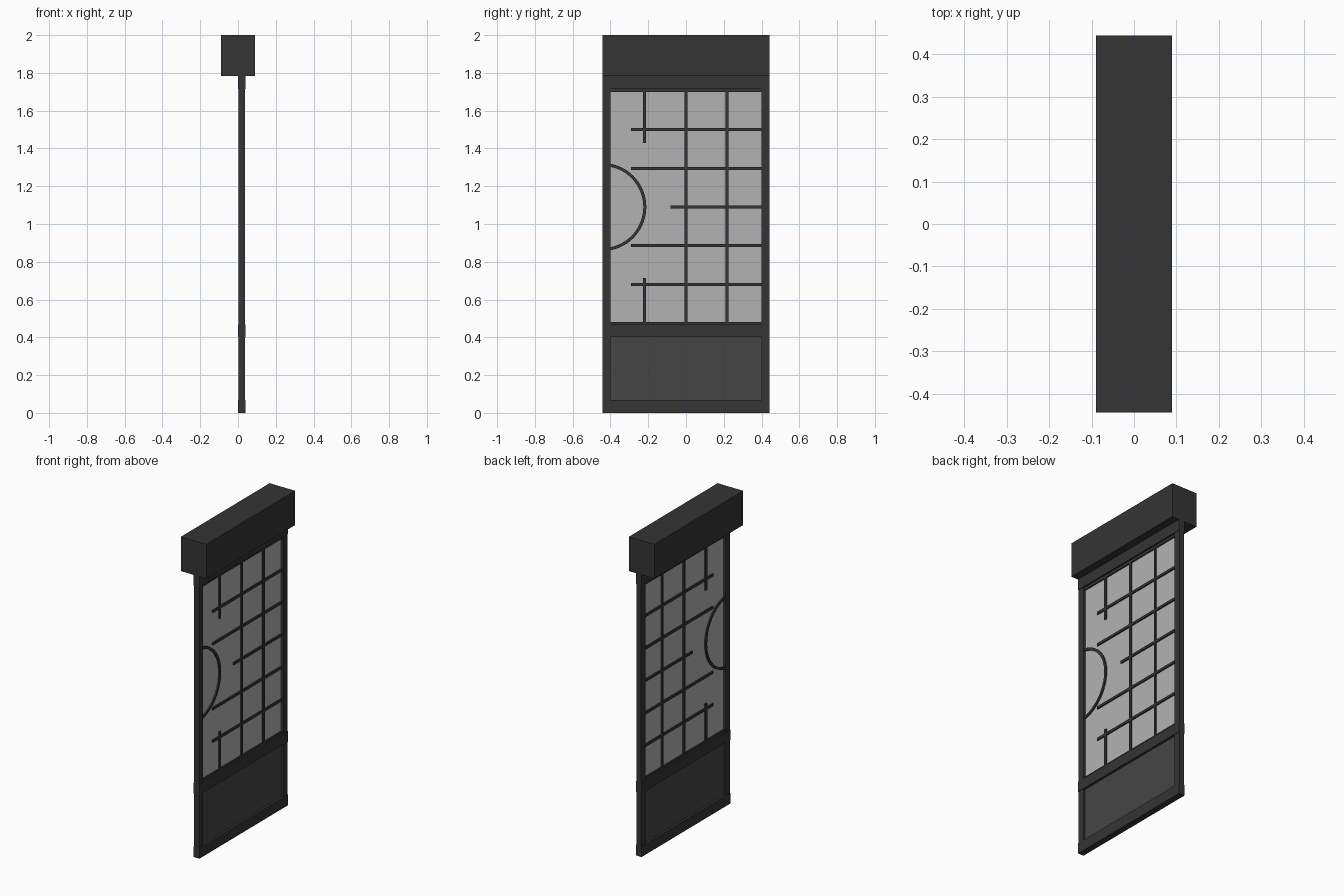
import bpy, bmesh, math

if "Cube" in bpy.data.objects:
    bpy.data.objects.remove(bpy.data.objects["Cube"])


def material(name, v):
    m = bpy.data.materials.new(name)
    m.diffuse_color = (v, v, v, 1)
    m.use_nodes = True
    m.node_tree.nodes["Principled BSDF"].inputs["Base Color"].default_value = m.diffuse_color
    return m


DARK = material("dark_wood", 0.035)
PANEL = material("panel_wood", 0.06)
PAPER = material("paper", 0.45)


def finish(name, bm, mat):
    bmesh.ops.recalc_face_normals(bm, faces=bm.faces)
    me = bpy.data.meshes.new(name)
    bm.to_mesh(me)
    bm.free()
    me.materials.append(mat)
    ob = bpy.data.objects.new(name, me)
    bpy.context.collection.objects.link(ob)
    return ob


def box(name, x, y, z, mat=DARK):
    """Axis-aligned box from (min, max) pairs."""
    bm = bmesh.new()
    bmesh.ops.create_cube(bm, size=1)
    for v in bm.verts:
        for i, (a, b) in enumerate((x, y, z)):
            v.co[i] = a + (b - a) * (v.co[i] + 0.5)
    return finish(name, bm, mat)


W, IN = 0.443, 0.40        # outer and inner half width
RAIL_X = (0.0, 0.04)
STILE_X = (0.003, 0.037)
BAR_X = (0.010, 0.030)
T = 0.008                  # half width of a lattice bar

# Header beam
box("header_beam", (-0.089, 0.089), (-W, W), (1.783, 2.0))

# Stiles and rails
for side, y in (("left", (-W, -IN)), ("right", (IN, W))):
    box(f"{side}_stile", STILE_X, y, (0.0, 1.783))
for name, z in (("bottom_rail", (0.0, 0.067)), ("middle_rail", (0.402, 0.467)),
                ("top_rail", (1.715, 1.783))):
    box(name, RAIL_X, (-W, W), z)

# Infill panels
box("lower_panel", (0.015, 0.025), (-IN, IN), (0.067, 0.402), PANEL)
box("paper_screen", (0.018, 0.022), (-IN, IN), (0.467, 1.715), PAPER)

# Lattice edge strips
box("lower_strip", BAR_X, (-IN, IN), (0.467, 0.482))
box("upper_strip", BAR_X, (-IN, IN), (1.698, 1.715))

# Vertical bars
for y, z0, z1 in ((0.0, 0.482, 1.698), (0.217, 0.482, 1.698),
                  (-0.219, 1.43, 1.698), (-0.219, 0.482, 0.715)):
    box("vertical_bar", BAR_X, (y - T, y + T), (z0, z1))

# Horizontal bars
for z, y0 in ((1.50, -0.29), (1.295, -0.29), (1.09, -0.083),
              (0.885, -0.29), (0.68, -0.29)):
    box("horizontal_bar", BAR_X, (y0, IN), (z - T, z + T))

# Curved bar: a ring segment centred near the outer edge of the left stile
bm = bmesh.new()
N, CY, CZ, R0, R1 = 32, -0.443, 1.09, 0.217, 0.233
rings = []
for i in range(N + 1):
    a = math.radians(-80 + 160 * i / N)
    rings.append([bm.verts.new((x, CY + r * math.cos(a), CZ + r * math.sin(a)))
                  for x, r in ((BAR_X[0], R0), (BAR_X[1], R0),
                               (BAR_X[1], R1), (BAR_X[0], R1))])
for p, q in zip(rings, rings[1:]):
    for k in range(4):
        j = (k + 1) % 4
        bm.faces.new((p[k], p[j], q[j], q[k]))
bm.faces.new(rings[0])
bm.faces.new(rings[-1])
finish("curved_bar", bm, DARK)
